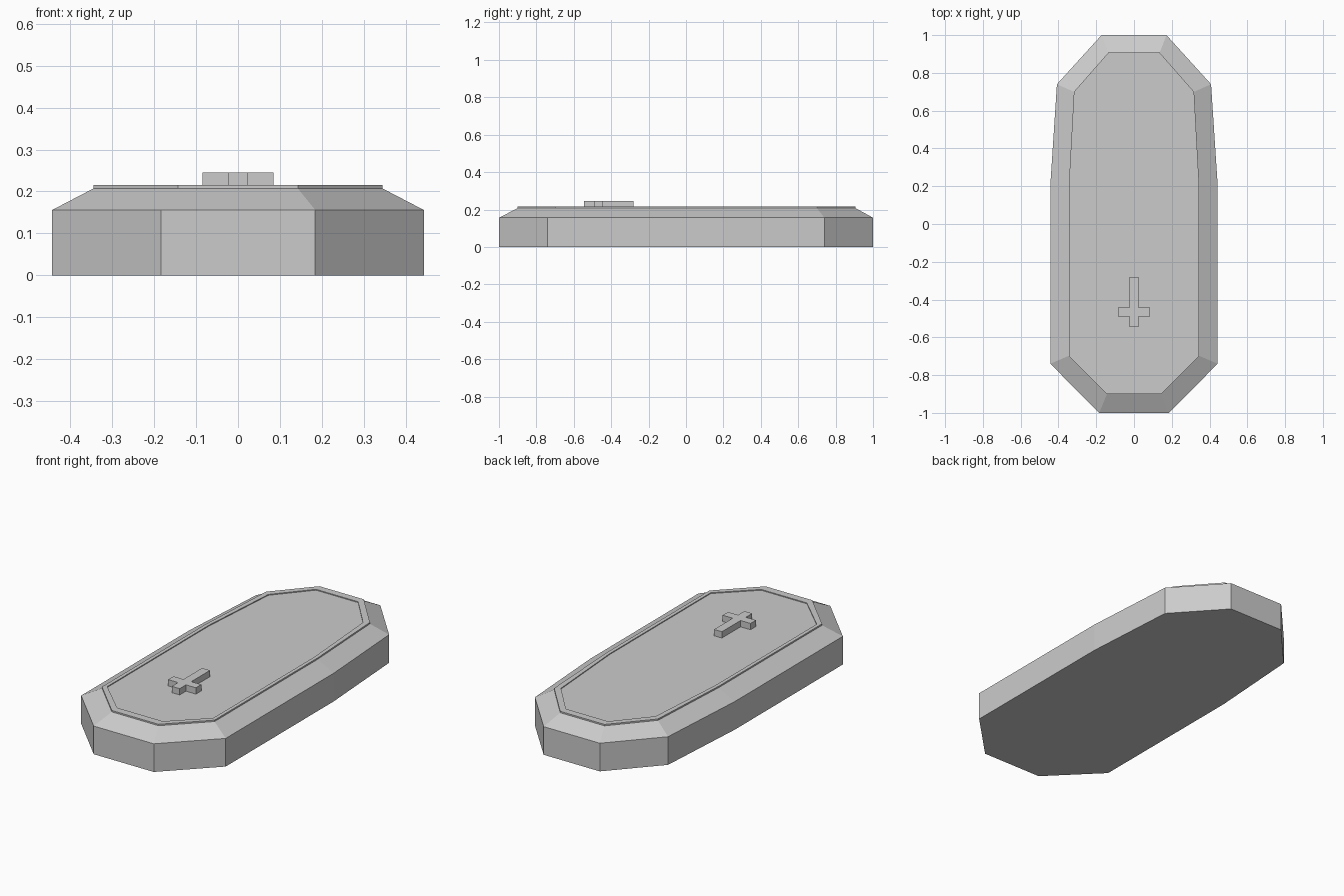
import bpy, bmesh

if "Cube" in bpy.data.objects:
    bpy.data.objects.remove(bpy.data.objects["Cube"])

# Right-hand half outlines, front to back
OUTER = [(0.184, -1.0), (0.443, -0.74), (0.443, 0.205), (0.408, 0.74), (0.172, 1.0)]
RIM = [(0.143, -0.9), (0.345, -0.698), (0.345, 0.205), (0.318, 0.70), (0.136, 0.907)]
PANEL = [(0.14, -0.858), (0.325, -0.68), (0.325, 0.205), (0.29, 0.68), (0.129, 0.867)]
CROSS = [(0.024, -0.545), (0.024, -0.49), (0.085, -0.49), (0.085, -0.443),
         (0.024, -0.443), (0.024, -0.28)]


def mirrored(half):
    return half + [(-x, y) for x, y in reversed(half)]


def stacked_solid(name, layers):
    """Skin a list of (half outline, z) layers and cap both ends."""
    bm = bmesh.new()
    loops = [[bm.verts.new((x, y, z)) for x, y in mirrored(half)] for half, z in layers]
    for low, high in zip(loops, loops[1:]):
        n = len(low)
        for i in range(n):
            j = (i + 1) % n
            bm.faces.new((low[i], low[j], high[j], high[i]))
    bm.faces.new(loops[0][::-1])
    bm.faces.new(loops[-1])
    bmesh.ops.recalc_face_normals(bm, faces=bm.faces)
    mesh = bpy.data.meshes.new(name)
    bm.to_mesh(mesh)
    bm.free()
    obj = bpy.data.objects.new(name, mesh)
    bpy.context.collection.objects.link(obj)
    return obj


# Coffin: straight sides, sloped lid edge, thin raised rim, shallow inset panel
stacked_solid("coffin", [(OUTER, 0.0), (OUTER, 0.156), (RIM, 0.207), (RIM, 0.215),
                         (PANEL, 0.215), (PANEL, 0.21)])

# Raised cross on the lid
stacked_solid("lid_cross", [(CROSS, 0.209), (CROSS, 0.245)])
